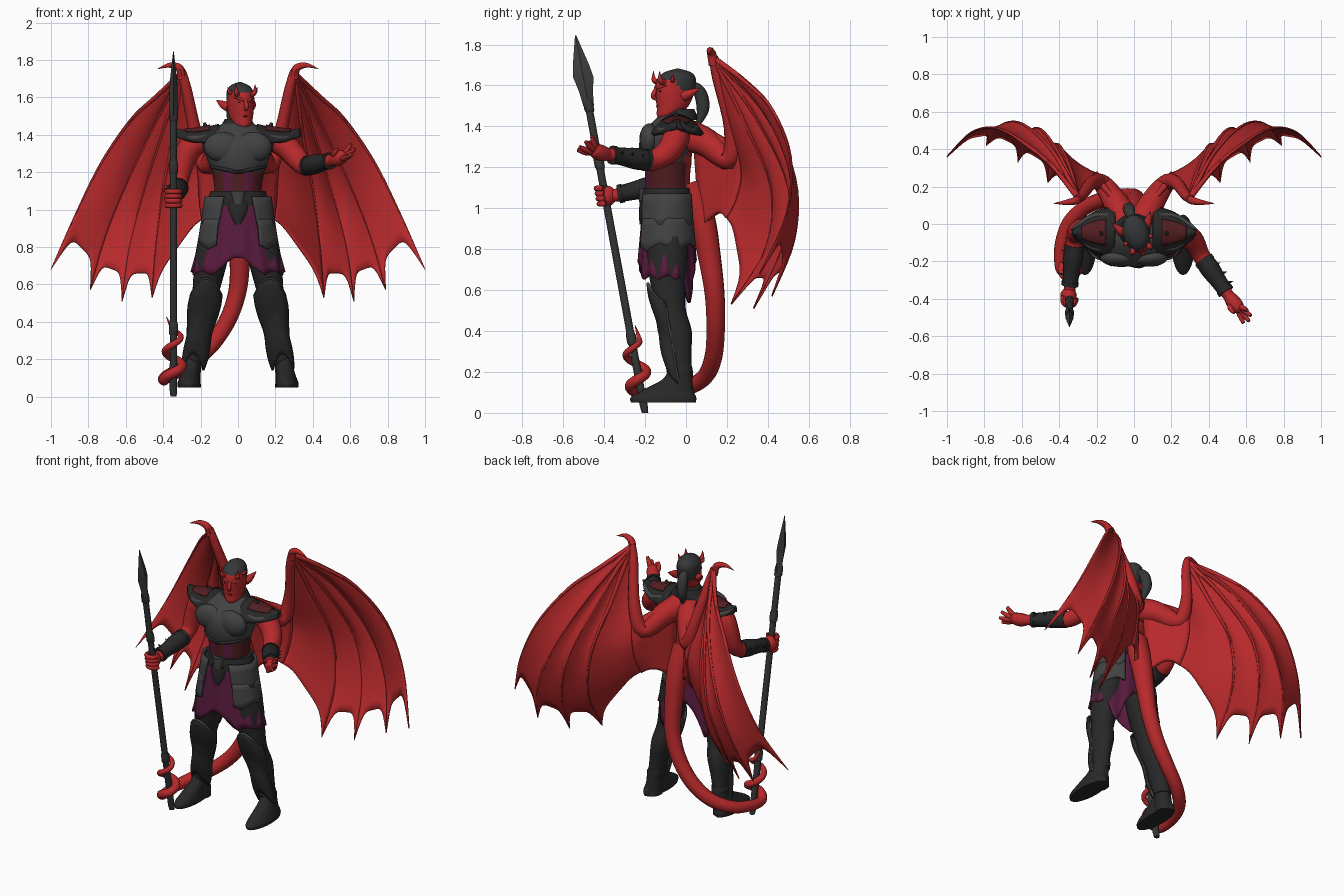
import bpy, bmesh, math
from math import sin, cos, pi, radians, exp
from mathutils import Vector, Matrix

def mat(name, r, g, b):
    m = bpy.data.materials.new(name)
    m.diffuse_color = (r, g, b, 1)
    return m

RED = mat("red skin", 0.47, 0.022, 0.024)
STEEL = mat("charcoal armour", 0.055, 0.055, 0.055)
BLACK = mat("black leather", 0.021, 0.021, 0.021)
HAIR = mat("dark hair and wood", 0.036, 0.038, 0.037)
PURPLE = mat("purple cloth", 0.1, 0.011, 0.048)
MAROON = mat("maroon panel", 0.085, 0.013, 0.015)

def make(name, verts, faces, mats, rule=None, thick=0, angle=45):
    me = bpy.data.meshes.new(name)
    me.from_pydata([tuple(v) for v in verts], [], faces)
    bm = bmesh.new()
    bm.from_mesh(me)
    bmesh.ops.recalc_face_normals(bm, faces=bm.faces)
    for f in bm.faces:
        f.smooth = True
        if rule:
            f.material_index = rule(f.calc_center_median())
    bm.to_mesh(me)
    bm.free()
    me.set_sharp_from_angle(angle=radians(angle))
    for m in (mats if isinstance(mats, list) else [mats]):
        me.materials.append(m)
    ob = bpy.data.objects.new(name, me)
    bpy.context.collection.objects.link(ob)
    if thick:
        s = ob.modifiers.new("thickness", 'SOLIDIFY')
        s.thickness, s.offset = thick, 0
    return ob

def spline(pts, t):
    """Smooth curve through points of any dimension, t from 0 to 1."""
    n = len(pts) - 1
    i = min(int(t * n), n - 1)
    f = t * n - i
    p0, p1, p2, p3 = pts[max(i - 1, 0)], pts[i], pts[i + 1], pts[min(i + 2, n)]
    return [0.5 * (2*b + (c - a)*f + (2*a - 5*b + 4*c - d)*f*f + (3*b - a - 3*c + d)*f**3)
            for a, b, c, d in zip(p0, p1, p2, p3)]

def rings(name, rows, mats, rule=None, angle=45):
    n, k = len(rows[0]), len(rows)
    faces = [(i*n + j, i*n + (j+1) % n, (i+1)*n + (j+1) % n, (i+1)*n + j)
             for i in range(k - 1) for j in range(n)]
    faces += [tuple(range(n)), tuple(range((k - 1)*n, k*n))]
    return make(name, [v for r in rows for v in r], faces, mats, rule, 0, angle)

def loft(name, secs, mats, n=24, sub=4, rule=None, angle=45):
    """Stacked level ellipses: (x, y, z, rx, ry)."""
    k = (len(secs) - 1) * sub
    rows = []
    for i in range(k + 1):
        x, y, z, a, b = spline(secs, i / k) if sub > 1 else secs[i]
        rows.append([(x + a*cos(2*pi*j/n), y + b*sin(2*pi*j/n), z) for j in range(n)])
    return rings(name, rows, mats, rule, angle)

def tube(name, pts, mats, n=12, sub=5):
    """Round limb along (x, y, z, radius) points."""
    k = (len(pts) - 1) * sub
    path = [spline(pts, i / k) for i in range(k + 1)]
    c = [Vector(p[:3]) for p in path]
    rows, side = [], None
    for i in range(k + 1):
        d = (c[min(i + 1, k)] - c[max(i - 1, 0)]).normalized()
        side = d.orthogonal() if side is None else side - d * side.dot(d)
        side.normalize()
        up, r = d.cross(side), max(path[i][3], 0.001)
        rows.append([c[i] + r*(side*cos(2*pi*j/n) + up*sin(2*pi*j/n)) for j in range(n)])
    return rings(name, rows, mats)

def sheet(name, f, nu, nv, mats, thick=0.008):
    vs = [f(i / nu, j / nv) for i in range(nu + 1) for j in range(nv + 1)]
    w = nv + 1
    fs = [(i*w + j, i*w + j + 1, (i+1)*w + j + 1, (i+1)*w + j) for i in range(nu) for j in range(nv)]
    return make(name, vs, fs, mats, None, thick)

def ball(name, c, r, m):
    x, y, z = c
    return loft(name, [(x, y, z - r[2]*cos(pi*i/12), r[0]*sin(pi*i/12) + 1e-4, r[1]*sin(pi*i/12) + 1e-4)
                       for i in range(13)], m, 20, 1)

# Torso, belt and breastplate
loft("abdomen", [(0, -.09, .95, .14, .11), (0, -.09, 1.1, .125, .108), (0, -.09, 1.25, .15, .115)],
     [MAROON, PURPLE, RED], 48, rule=lambda c: 2 if c.y > 0 else (1 if .035 < abs(c.x) < .07 + .15*(c.z - 1.1) else 0))
loft("breastplate", [(0, -.095, 1.2, .135, .12), (0, -.1, 1.28, .17, .13), (0, -.09, 1.36, .19, .128),
     (0, -.065, 1.42, .15, .1), (0, -.045, 1.46, .08, .075)], [STEEL, RED],
     rule=lambda c: 1 if c.y > 0 and abs(c.x) < .1 and c.z < 1.39 else 0)
tube("breastplate_hem", [(.145*sin(a), -.095 - .125*cos(a), 1.2 + .03*abs(sin(a)), .01)
                         for a in [-1.5 + .3*i for i in range(11)]], BLACK, 8, 2)
loft("belt", [(0, -.09, 1.02, .165, .125), (0, -.09, 1.06, .16, .125), (0, -.09, 1.1, .145, .12)], BLACK)
loft("buckle", [(0, -.2, 1.03, .03, .03), (0, -.2, 1.1, .045, .03)], STEEL, 8, 1)
loft("front_guard", [(0, -.215, .92, .015, .012), (0, -.21, .98, .045, .02), (0, -.2, 1.04, .06, .025)], BLACK, 12)
loft("gorget", [(0, -.045, 1.43, .11, .1), (0, -.035, 1.46, .085, .085), (0, -.03, 1.485, .07, .07)], BLACK)
loft("neck", [(0, -.045, 1.4, .06, .06), (.005, -.05, 1.47, .05, .055), (.01, -.055, 1.53, .05, .055)], RED, 16)

# Cloth skirt with ragged hem and two long tails at the back
def skirt(u, v):
    a = 2*pi*u - pi
    hem = .65 + .09*exp(-(a/.3)**2) + .02*abs(sin(5*a)) - .12*exp(-((abs(a) - 2.45)/.2)**2) + .1*exp(-((pi - abs(a))/.3)**2)
    fold = 1 + .035*v*sin(14*a)
    return ((.15 + .093*v)*fold*sin(a), -.092 - (.115 + .022*v)*fold*cos(a), 1.04 + (hem - 1.04)*v)
sheet("cloth_skirt", skirt, 120, 10, PURPLE)

# Head, turned slightly to one side
head = [loft("head", [(0, -.115, 1.435, .018, .02), (0, -.095, 1.455, .045, .05), (0, -.07, 1.49, .06, .075),
        (0, -.058, 1.54, .068, .092), (0, -.052, 1.59, .072, .1), (0, -.045, 1.635, .067, .095),
        (0, -.04, 1.665, .045, .065), (0, -.04, 1.682, .005, .008)], [RED, HAIR], 32, 5,
        rule=lambda c: 1 if c.z > 1.625 - .6*max(0, c.y + .12) and (c.y > -.06 or c.z > 1.625) and c.z > 1.5 else 0)]
head.append(tube("nose", [(0, -.148, 1.59, .008), (0, -.165, 1.55, .013), (0, -.15, 1.532, .008)], RED, 8))
head.append(tube("mouth", [(-.022, -.137, 1.498, .002), (0, -.146, 1.5, .004), (.022, -.137, 1.498, .002)], MAROON, 8))
head.append(tube("ponytail", [(0, .01, 1.58, .025), (0, .05, 1.59, .026), (0, .08, 1.55, .032),
                              (0, .088, 1.48, .03), (0, .06, 1.4, .008)], HAIR))
for s in (-1, 1):
    head.append(tube("brow", [(s*.01, -.148, 1.58, .006), (s*.03, -.142, 1.592, .008), (s*.055, -.115, 1.6, .003)], RED, 8))
    head.append(ball("eye", (s*.03, -.137, 1.572), (.01, .008, .004), BLACK))
    head.append(tube("ear", [(s*.06, -.03, 1.545, .024), (s*.08, -.005, 1.56, .022), (s*.105, .04, 1.585, .002)], RED, 8))
    head.append(tube("horn", [(s*.035, -.115, 1.615, .016), (s*.05, -.145, 1.625, .013), (s*.053, -.148, 1.67, .001)], RED, 8))
    head.append(tube("small_horn", [(s*.055, -.08, 1.62, .013), (s*.075, -.09, 1.632, .009), (s*.082, -.09, 1.655, .001)], RED, 8))
pivot = Matrix.Translation((.012, -.05, 0))
for ob in head:
    ob.matrix_world = pivot @ Matrix.Rotation(radians(17), 4, 'Z') @ Matrix.Translation((0, .05, 0))

# Wing finger lines, from wrist to tip
WRIST = (.3, .14, 1.73)
FINGERS = [[WRIST, (.43, .3, 1.61), (.57, .42, 1.48), (.73, .51, 1.25), (.87, .49, .97), (1, .36, .68)],
           [WRIST, (.43, .38, 1.48), (.59, .53, 1.15), (.71, .53, .85), (.79, .42, .57)],
           [WRIST, (.39, .35, 1.44), (.5, .505, 1.1), (.58, .47, .8), (.62, .33, .51)],
           [WRIST, (.34, .29, 1.42), (.4, .42, 1.1), (.44, .39, .8), (.46, .22, .53)],
           [WRIST, (.25, .2, 1.45), (.21, .27, 1.2), (.2, .25, 1.05), (.19, .2, .95)]]
BODY_LINE = [(.04, .03, 1.42), (.04, .05, 1.2), (.04, .07, .9)]

for s in (-1, 1):
    # Wings: scalloped membrane, finger bones, arm and thumb claw
    for k in range(4):
        def web(u, v, a=FINGERS[k], b=FINGERS[k + 1]):
            e = abs(2*u - 1)
            t = v * (1 - (.14 if k < 3 else .1)*(1 - e**5))
            p, q = spline(a, t), spline(b, t)
            x, y, z = [c + (d - c)*u for c, d in zip(p, q)]
            return (s*x, y - .02*sin(pi*u)*sin(pi*v), z)
        sheet("wing_membrane", web, 16, 24, RED)
    def root(u, v):
        p = spline(FINGERS[4], .4 + .6*v)
        q = spline(BODY_LINE, v)
        x, y, z = [c + (d - c)*u for c, d in zip(p, q)]
        return (s*x, y + .02*sin(pi*u), z + .05*sin(pi*u)*v)
    sheet("wing_root_membrane", root, 8, 12, RED, .025)
    for f in FINGERS[:4]:
        tube("wing_finger", [(s*p[0], p[1], p[2], .013*(1 - i/(len(f) - 1)) + .002) for i, p in enumerate(f)], RED, 8)
    tube("wing_arm", [(s*.04, .0, 1.36, .08), (s*.09, .1, 1.32, .07), (s*.17, .215, 1.24, .05),
                      (s*.225, .22, 1.4, .036), (s*.275, .155, 1.64, .028), (s*.3, .135, 1.74, .022)], RED)
    tube("wing_claw", [(s*.3, .135, 1.7, .024), (s*.312, .125, 1.755, .022), (s*.365, .115, 1.772, .014), (s*.43, .11, 1.752, .001)], RED, 8)

    # Legs, greaves and boots
    loft("leg", [(s*.1, -.09, .95, .09, .1), (s*.14, -.09, .75, .09, .1), (s*.165, -.085, .6, .076, .083),
         (s*.185, -.075, .5, .064, .075), (s*.205, -.055, .4, .066, .083), (s*.225, -.04, .28, .053, .066),
         (s*.24, -.025, .16, .043, .056), (s*.245, -.02, .05, .046, .06)], BLACK)
    def greave(u, v):
        cx, cy, r = s*(.17 + .07*v), -.092 + .065*v, (.08 - .027*v + .006*sin(3*pi*v))
        a = (u - .5)*2.9
        return (cx + r*1.02*sin(a), cy - (r + .014)*cos(a), .54 + .09*cos(a)**2 - .4*v)
    sheet("greave", greave, 16, 14, BLACK, .014)
    for e in (0, 1):
        tube("greave_rim", [(*greave(e, i/4), .007) for i in range(5)], STEEL, 8)
    tube("greave_top_rim", [(*greave(i/8, 0), .008) for i in range(9)], STEEL, 8, 3)
    loft("boot_foot", [(s*.262, -.11, .05, .06, .158), (s*.262, -.11, .075, .061, .16),
         (s*.258, -.09, .11, .052, .125), (s*.25, -.045, .16, .045, .075), (s*.245, -.03, .2, .046, .06)], BLACK)
    loft("boot_cuff", [(s*.238, -.025, .17, .048, .06), (s*.234, -.03, .2, .052, .064), (s*.23, -.035, .23, .05, .064)], BLACK)

    # Layered hip plates
    for z0, z1, r in ((1.07, .92, .0), (.95, .83, .016)):
        def hip(u, v):
            a = s*radians(26 + 124*u + (8*v if z0 > 1 else 8)*(1 - u))
            g = r + .022*v
            z = z0 + (z1 - z0)*v - .04*v*(1 - abs(((2*u + .25) % 1)*2 - 1))
            return ((.172 + g)*sin(a), -.092 - (.128 + g*.7)*cos(a), z)
        sheet("hip_plate", hip, 32, 4, STEEL, .016)

    # Chest plates and shoulder guards
    ball("chest_plate", (s*.082, -.178, 1.335), (.1, .05, .08), STEEL)
    def guard(u, v, lift=0, inset=0):
        u, w = inset + u*(1 - 2*inset), (2*v - 1)*(1 - 2*inset)
        half = .125*(1 - u**2.2) + .004
        return (s*(.1 + .23*u), -.045 + w*half, 1.45 + lift - .055*u + .03*u**4 - .09*w*w*(1 - u*.6))
    sheet("shoulder_guard", guard, 14, 14, BLACK, .018)
    sheet("shoulder_panel", lambda u, v: guard(u, v, .014, .22), 10, 10, MAROON, .006)
    for y0, y1, y2 in ((-.13, -.125, -.07), (.045, .04, 0)):
        tube("shoulder_ridge", [(s*.13, y0, 1.4, .012), (s*.22, y1, 1.38, .016), (s*.29, y2, 1.39, .014), (s*.335, -.03, 1.43, .003)], STEEL)
    tube("collar_stud", [(s*.17, -.05, 1.43, .018), (s*.18, -.05, 1.465, .007)], BLACK, 8)

# Arms: one gripping the spear, one open
def bracer(a, b):
    a, b = Vector(a), Vector(b)
    tube("bracer", [(*a, .05), (*a.lerp(b, .3), .053), (*a.lerp(b, .7), .044), (*b, .041)], BLACK, 16)
    for t, r in ((.02, .054), (.97, .046)):
        tube("bracer_rim", [(*a.lerp(b, t - .05), r), (*a.lerp(b, t + .05), r)], BLACK, 16, 1)
    out = Vector((1 if a.x > 0 else -1, .35, .35)).normalized()
    for t in (.2, .5, .8):
        p = a.lerp(b, t)
        tube("bracer_spike", [(*(p + out*.03), .012), (*(p + out*.072), .001)], BLACK, 8, 1)

tube("spear_arm", [(-.19, -.04, 1.37, .06), (-.255, -.035, 1.33, .066), (-.295, -.04, 1.24, .058),
                   (-.315, -.07, 1.14, .047), (-.325, -.17, 1.1, .046), (-.345, -.36, 1.06, .03)], RED, 16)
bracer((-.318, -.12, 1.115), (-.343, -.325, 1.07))
tube("open_arm", [(.19, -.04, 1.37, .06), (.255, -.05, 1.34, .066), (.315, -.09, 1.275, .06),
                  (.36, -.17, 1.23, .048), (.42, -.26, 1.245, .046), (.51, -.39, 1.265, .03)], RED, 16)
bracer((.375, -.195, 1.235), (.49, -.36, 1.26))
tube("open_palm", [(.5, -.375, 1.262, .028), (.53, -.415, 1.27, .04), (.56, -.45, 1.285, .034), (.575, -.465, 1.29, .015)], RED)
for tip in ((.585, -.53, 1.285), (.615, -.52, 1.3), (.625, -.49, 1.325), (.605, -.46, 1.35)):
    a, b = Vector((.545, -.43, 1.277)), Vector(tip)
    tube("finger", [(*a, .016), (*(a.lerp(b, .55) + Vector((0, 0, -.008))), .016), (*b, .009)], RED, 8)
tube("thumb", [(.52, -.41, 1.27, .018), (.515, -.45, 1.3, .015), (.535, -.475, 1.325, .008)], RED, 8)

# Spear, leaning forward
def sy(z):
    return -.2 - .184*z
def spear(name, rows, m, n=14):
    return loft(name, [(-.345, sy(z), z, a, b) for z, a, b in rows], m, n, 1, angle=25)
spear("spear_shaft", [(0, .016, .016), (.03, .02, .02), (1.52, .019, .019)], HAIR)
for z in (.36, 1.22, 1.5):
    spear("spear_collar", [(z - .03, .02, .02), (z - .02, .025, .025), (z + .02, .025, .025), (z + .04, .02, .02)], HAIR)
spear("spear_blade", [(1.5, .024, .026), (1.57, .022, .034), (1.64, .022, .05), (1.7, .018, .04), (1.845, .002, .003)], STEEL, 4)

# Gripping fist with curled fingers
ball("fist", (-.35, sy(1.06) + .012, 1.06), (.044, .042, .05), RED)
for i in range(4):
    z = 1.022 + .025*i
    tube("curled_finger", [(-.345 + .036*cos(a), sy(z) + .036*sin(a), z, .014)
                           for a in (2.6, 3.5, 4.4, 5.3, 6.2)], RED, 8)

# Tail, winding up the spear
tail = [(0, .02, 1.12, .07), (.01, .08, .94, .065), (.01, .115, .76, .056), (.0, .14, .58, .049),
        (-.05, .145, .42, .046), (-.14, .135, .28, .044), (-.25, .095, .18, .041), (-.345, .01, .125, .038),
        (-.39, -.11, .1, .034)]
for i in range(15):
    a, z, t = pi + i*pi/4, .09 + .019*i, i/14
    r = .05 - .012*t
    tail.append((-.345 + r*cos(a), sy(z) + r*sin(a), z, .03 - .017*t))
tail.append((-.385, -.25, .43, .001))
tube("tail", tail, RED, 14)
